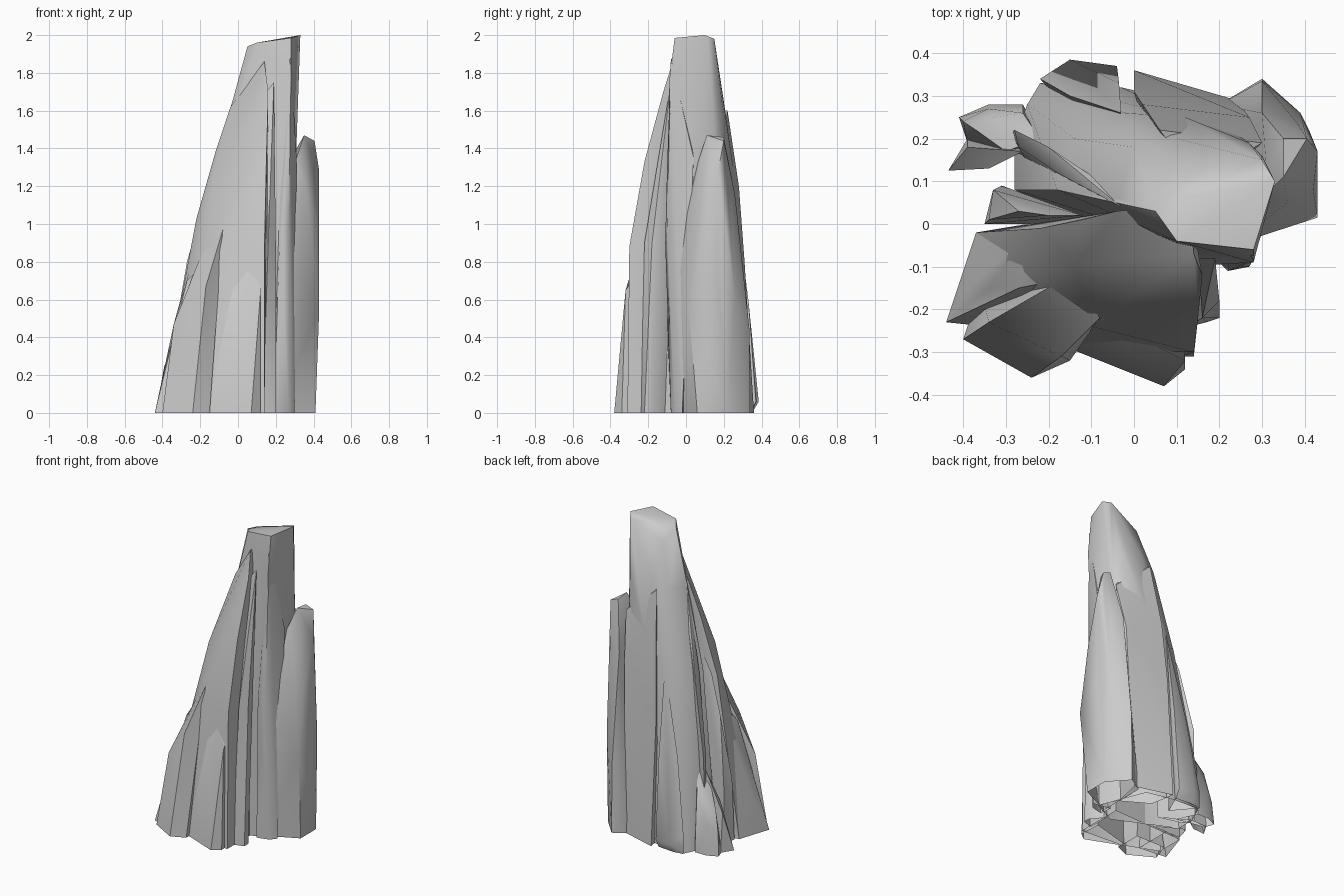
import bpy, bmesh, math


def shard(name, points):
    """One faceted splinter of rock: the hull of a few corner points, open underneath."""
    bm = bmesh.new()
    for p in points:
        bm.verts.new(p)
    res = bmesh.ops.convex_hull(bm, input=bm.verts)
    bmesh.ops.delete(bm, geom=list({v for v in res["geom_interior"] + res["geom_unused"]
                                    if isinstance(v, bmesh.types.BMVert)}), context='VERTS')
    bmesh.ops.recalc_face_normals(bm, faces=bm.faces)
    ground = [f for f in bm.faces if all(v.co.z < .001 for v in f.verts)]
    bmesh.ops.delete(bm, geom=ground, context='FACES')
    me = bpy.data.meshes.new(name)
    bm.to_mesh(me)
    bm.free()
    ob = bpy.data.objects.new(name, me)
    bpy.context.collection.objects.link(ob)
    bpy.ops.object.select_all(action='DESELECT')
    ob.select_set(True)
    bpy.context.view_layer.objects.active = ob
    bpy.ops.object.shade_smooth_by_angle(angle=math.radians(45))


# tall central spire with the slanted summit
shard("main_spire", [
    (-.22, .33, 0), (-.03, .32, 0), (.14, .28, 0), (.26, -.02, 0), (.1, -.1, 0), (-.28, .08, 0), (-.28, .2, 0),
    (-.25, .28, .3), (-.18, .08, 1.1), (-.14, .2, 1.1), (-.02, .26, 1.15), (.12, .25, 1.3), (.3, .16, 1.35),
    (-.04, .06, 1.6), (.0, .18, 1.6), (.1, .2, 1.65), (.27, .19, 1.65),
    (.28, -.09, 1.75), (.05, .03, 1.94), (.08, .12, 1.88), (.1, -.04, 1.96), (.28, -.06, 1.985),
    (.1, .06, 1.955), (.33, .1, 2.0), (.3, .15, 1.98)])

# broad sloping front mass
shard("front_mass", [
    (-.37, -.02, 0), (-.37, -.2, 0), (-.15, -.29, 0), (.11, -.31, 0), (.14, -.31, 0), (.14, 0, 0),
    (-.33, -.12, .45), (-.1, -.24, .85), (.14, -.3, .88), (-.22, -.01, 1.03), (-.14, -.1, 1.2),
    (.15, -.22, 1.33), (-.12, .01, 1.38), (-.04, .03, 1.62), (.16, -.12, 1.7), (.14, -.07, 1.86), (.13, .05, 1.86)])

# buttresses along the front foot
shard("front_left_buttress", [
    (-.4, -.27, 0), (-.24, -.36, 0), (-.15, -.32, 0), (-.15, -.15, 0), (-.36, -.15, 0),
    (-.34, -.23, .47), (-.17, -.31, .67), (-.08, -.22, .97), (-.15, -.12, .95)])
shard("front_right_buttress", [
    (-.18, -.28, 0), (.07, -.38, 0), (.12, -.34, 0), (.11, -.2, 0),
    (-.08, -.22, .97), (.12, -.32, .65), (.0, -.24, .88), (.11, -.2, .8)])
shard("left_buttress", [
    (-.44, -.23, 0), (-.39, -.23, 0), (-.25, -.25, 0), (-.37, -.02, 0), (-.25, 0, 0),
    (-.39, -.15, .2), (-.37, -.16, .3), (-.34, -.15, .47), (-.27, -.15, .7), (-.22, -.14, .75), (-.25, -.03, .8)])

# narrow splinters inside the front right groove
shard("groove_splinter", [
    (.13, -.24, 0), (.17, -.23, 0), (.2, -.22, 0), (.2, -.18, 0), (.13, -.1, 0),
    (.16, -.22, .9), (.2, -.18, .9), (.19, -.08, 1.75), (.15, -.08, 1.7)])
shard("right_spike", [
    (.19, -.08, 0), (.27, -.06, 0), (.3, -.02, 0), (.18, 0, 0),
    (.22, -.11, .9), (.27, -.1, 1.0), (.25, -.1, 1.3), (.31, .04, 1.35), (.28, -.08, 1.88), (.22, -.02, 1.8)])

# shorter column on the right
shard("right_column", [
    (.2, -.04, 0), (.41, .06, 0), (.41, .22, 0), (.3, .34, 0), (.2, .28, 0),
    (.43, .015, .55), (.23, -.05, .87), (.43, .17, .7), (.39, .26, .6), (.3, .335, .45),
    (.42, .08, 1.0), (.43, .17, 1.28), (.36, .05, 1.2), (.3, .06, 1.32), (.38, .24, 1.15), (.3, .26, 1.15),
    (.405, .2, 1.44), (.35, .11, 1.47), (.31, .13, 1.4), (.35, .2, 1.46)])

# back slab next to that column
shard("back_slab", [
    (0, .36, 0), (.14, .315, 0), (.24, .29, 0), (.2, .1, 0), (.03, .2, 0),
    (.0, .31, .8), (.02, .28, 1.2), (.06, .22, 1.6), (.3, .19, 1.4), (.27, .25, 1.1), (.15, .1, 1.6)])

# back and left feet
shard("back_foot", [
    (-.22, .34, 0), (-.15, .35, 0), (-.04, .34, 0), (-.1, .2, 0), (-.22, .34, .12), (-.15, .385, .06),
    (-.04, .37, .06), (-.035, .33, .6), (-.15, .3, .6), (-.03, .26, 1.15)])
shard("back_left_toe", [
    (-.41, .25, 0), (-.34, .28, 0), (-.26, .28, 0), (-.2, .15, 0), (-.39, .19, 0), (-.4, .24, .15),
    (-.34, .27, .2), (-.37, .22, .28), (-.33, .25, .32), (-.26, .26, .36), (-.22, .2, .5), (-.3, .17, .4)])
shard("left_toe", [
    (-.435, .125, 0), (-.35, .13, 0), (-.39, .2, 0), (-.25, .2, 0), (-.39, .18, .25), (-.34, .13, .3), (-.26, .17, .5)])

# thin blades leaning on the left side
shard("left_blade", [
    (-.29, .21, 0), (-.25, .14, 0), (-.1, .1, 0), (-.28, .22, .6), (-.27, .18, .6),
    (-.2, .18, 1.0), (-.18, .12, 1.1), (-.03, .04, 1.65), (-.08, .1, 1.4)])
shard("left_flake", [
    (-.33, .08, 0), (-.31, .09, 0), (-.35, 0, 0), (-.15, 0, 0), (-.33, .08, .35), (-.34, .01, .4),
    (-.27, .03, .8), (-.2, .02, 1.05), (-.12, .02, 1.2)])
